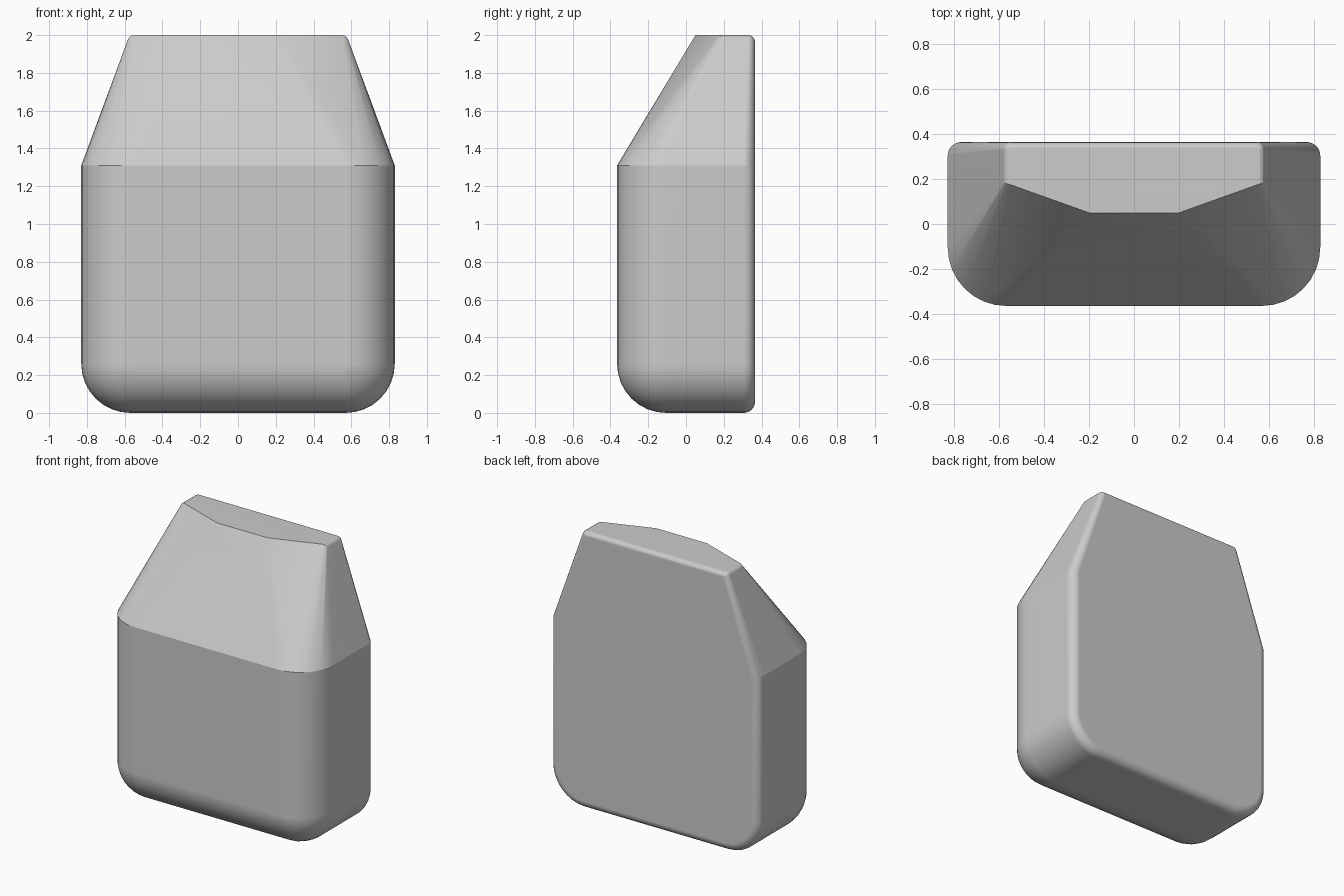
import bpy, bmesh
from math import sin, cos, pi, radians

cube = bpy.data.objects.get("Cube")
if cube:
    bpy.data.objects.remove(cube)

HALF_W, HALF_D = 0.83, 0.365
BIG, SMALL, TOP = 0.26, 0.06, 0.035    # front/bottom, back and top rounding
SHOULDER, HEIGHT = 1.31, 2.0
STEPS = 8
QUARTER = [i / STEPS * pi / 2 for i in range(STEPS + 1)]
cx, front, back = HALF_W - BIG, BIG - HALF_D, HALF_D - SMALL


def edge_profile():
    """Radius around the corner axis and depth, running front to back."""
    pts = [(BIG * sin(a), front - BIG * cos(a)) for a in QUARTER]
    pts += [(BIG - SMALL + SMALL * cos(a), back + SMALL * sin(a)) for a in QUARTER]
    return pts


# Half outline points, mirrored later
points = []
for r, y in edge_profile():
    # Bottom corner swept from the floor up to the side
    for a in QUARTER:
        points.append((cx + r * sin(a), y, BIG - r * cos(a)))
    # Shoulder rim
    points.append((cx + r, y, SHOULDER))

# Top face with a bowed, sharp front edge and softened sides and back
points.append((0.2, 0.05, HEIGHT))
top_x, top_y = 0.55, HALF_D - TOP
for a in QUARTER[::2]:
    x = top_x + TOP * sin(a)
    z = HEIGHT - TOP + TOP * cos(a)
    points.append((x, 0.175 + 0.01 * sin(a), z))
    for b in QUARTER[::2]:
        points.append((top_x + TOP * sin(a) * cos(b), top_y + TOP * sin(a) * sin(b), z))

# Wrap the mirrored points in a closed skin
bm = bmesh.new()
for x, y, z in points:
    for side in (-1, 1):
        bm.verts.new((x * side, y, z))
bmesh.ops.remove_doubles(bm, verts=bm.verts, dist=0.0005)
hull = bmesh.ops.convex_hull(bm, input=bm.verts)
loose = {v for v in hull["geom_interior"] + hull["geom_unused"]
         if isinstance(v, bmesh.types.BMVert)}
bmesh.ops.delete(bm, geom=list(loose), context='VERTS')
bmesh.ops.dissolve_limit(bm, angle_limit=radians(0.5), verts=bm.verts, edges=bm.edges)
bmesh.ops.recalc_face_normals(bm, faces=bm.faces)
mesh = bpy.data.meshes.new("body")
bm.to_mesh(mesh)
bm.free()

body = bpy.data.objects.new("body", mesh)
bpy.context.collection.objects.link(body)

# Plain grey finish
grey = bpy.data.materials.new("light grey")
grey.use_nodes = True
colour = (0.6, 0.6, 0.6, 1)
grey.diffuse_color = colour
grey.node_tree.nodes["Principled BSDF"].inputs["Base Color"].default_value = colour
mesh.materials.append(grey)

# Smooth rounding, crisp shoulder and top front edge
bpy.ops.object.select_all(action='DESELECT')
body.select_set(True)
bpy.context.view_layer.objects.active = body
bpy.ops.object.shade_smooth_by_angle(angle=radians(19))
weighted = body.modifiers.new("even_shading", 'WEIGHTED_NORMAL')
weighted.keep_sharp = True
